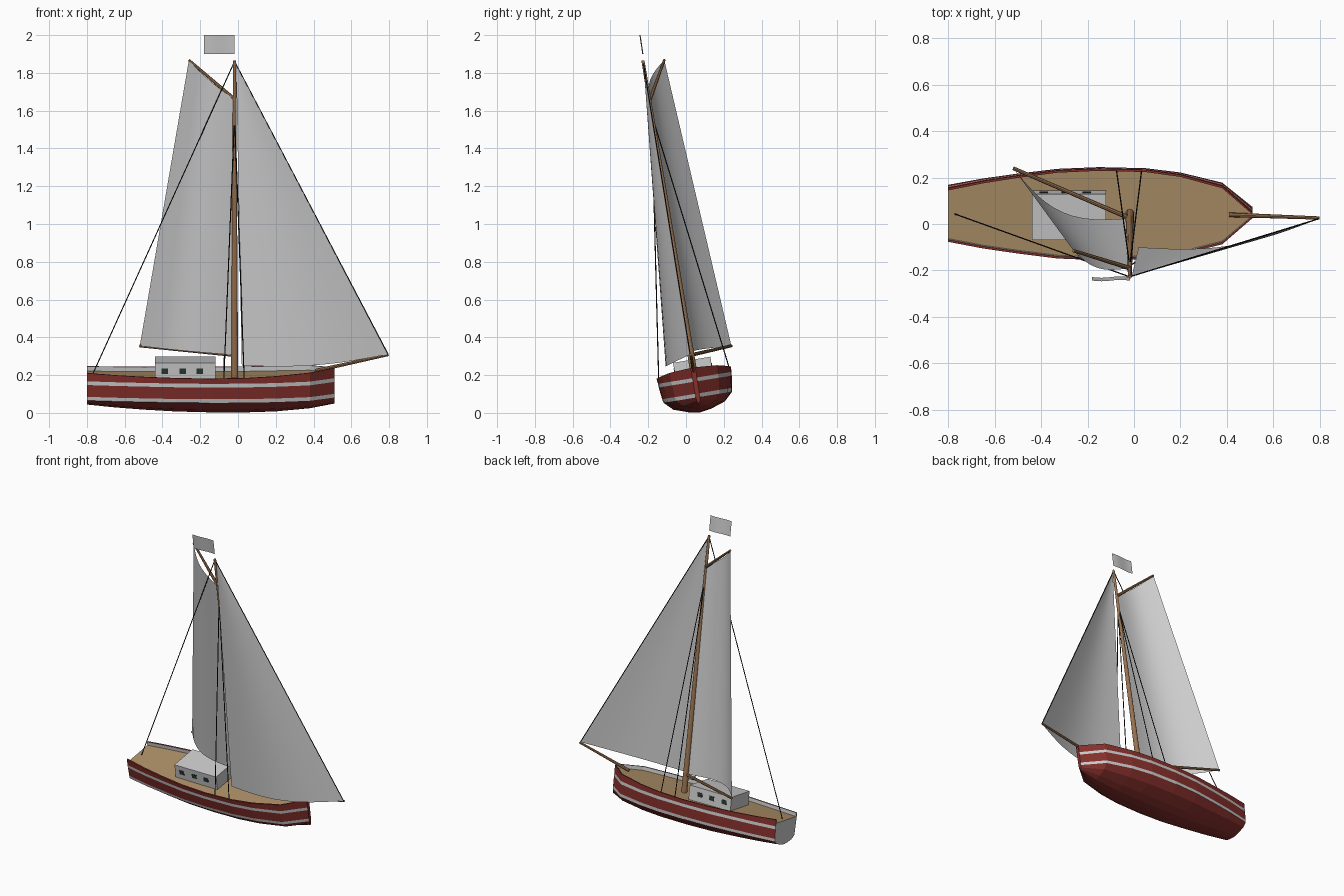
import bpy, math
from mathutils import Matrix, Vector

if "Cube" in bpy.data.objects:
    bpy.data.objects.remove(bpy.data.objects["Cube"])

# Heel of the whole boat
HEEL = Matrix.Translation((0, 0.076, 0)) @ Matrix.Rotation(math.atan(0.163), 4, 'X')


def L(x, y, z):
    return HEEL @ Vector((x, y, z))


def mat(name, r, g, b):
    m = bpy.data.materials.new(name)
    m.diffuse_color = (r, g, b, 1)
    m.use_nodes = True
    m.node_tree.nodes["Principled BSDF"].inputs["Base Color"].default_value = m.diffuse_color
    return m


RED = mat("hull_red", 0.24, 0.03, 0.025)
WHITE = mat("white_paint", 0.8, 0.8, 0.8)
DECK = mat("deck_tan", 0.42, 0.28, 0.14)
WOOD = mat("spar_wood", 0.32, 0.17, 0.08)
ROPE = mat("rope_black", 0.01, 0.01, 0.01)
GLASS = mat("window_dark", 0.02, 0.04, 0.03)


def mesh(name, verts, faces, mats=(), idx=None, smooth=False):
    me = bpy.data.meshes.new(name)
    me.from_pydata([tuple(v) for v in verts], [], faces)
    for m in mats:
        me.materials.append(m)
    for i, p in enumerate(me.polygons):
        p.use_smooth = smooth
        if idx:
            p.material_index = idx[i]
    me.update()
    ob = bpy.data.objects.new(name, me)
    bpy.context.collection.objects.link(ob)
    return ob


def rod(name, a, b, r0, r1, m, n=8):
    a, b = Vector(a), Vector(b)
    q = (b - a).to_track_quat('Z', 'Y')
    vs = []
    for c, r in ((a, r0), (b, r1)):
        for i in range(n):
            t = 2 * math.pi * i / n
            vs.append(c + q @ Vector((r * math.cos(t), r * math.sin(t), 0)))
    fs = [(i, (i + 1) % n, n + (i + 1) % n, n + i) for i in range(n)]
    fs += [tuple(range(n))[::-1], tuple(range(n, 2 * n))]
    return mesh(name, vs, fs, [m])


def box(name, lo, hi, m):
    vs = [L(x, y, z) for x in (lo[0], hi[0]) for y in (lo[1], hi[1]) for z in (lo[2], hi[2])]
    fs = [(0, 1, 3, 2), (4, 6, 7, 5), (0, 4, 5, 1), (2, 3, 7, 6), (0, 2, 6, 4), (1, 5, 7, 3)]
    return mesh(name, vs, fs, [m])


# Hull stations: x, half beam, keel height, gunwale height
stations = [(-.80, .117, .046, .232), (-.65, .147, .030, .225), (-.50, .170, .018, .220),
            (-.33, .192, .008, .217), (-.15, .200, .003, .215), (.05, .195, .003, .218),
            (.20, .175, .008, .224), (.38, .127, .025, .235), (.51, .012, .050, .243)]


def section(x, h, k, g):
    inner = max(h - .010, .004)
    half = [(h * .30, k + .12 * (.084 - k)), (h * .69, k + .45 * (.084 - k)), (h * .92, .084),
            (h * .94, .104), (h * .98, .168), (h * .985, .188), (h, g),
            (inner, g), (inner, g - .025)]
    ring = [(0, k)] + half + [(-y, z) for y, z in reversed(half)]
    return [L(x, y, z) for y, z in ring]


rings = [section(*s) for s in stations]
n = len(rings[0])
# strip materials: 0 red, 1 white, 2 deck
half_m = [0, 0, 0, 1, 0, 1, 0, 0, 1]
strip_m = half_m + [2] + half_m[::-1]
verts = [v for r in rings for v in r]
faces, idx = [], []
for s in range(len(rings) - 1):
    for i in range(n):
        j = (i + 1) % n
        faces.append((s * n + i, s * n + j, (s + 1) * n + j, (s + 1) * n + i)[::-1])
        idx.append(strip_m[i])
faces += [tuple(range(n))[::-1], tuple(range(len(verts) - n, len(verts)))]
idx += [1, 0]
mesh("hull", verts, faces, [RED, WHITE, DECK], idx)

# Cabin and windows on both sides
box("cabin", (-.44, -.10, .17), (-.12, .10, .285), WHITE)
for side in (-1, 1):
    for i, x in enumerate((-.388, -.293, -.203)):
        ya, yb = sorted((side * .095, side * .102))
        box(f"window_{side}_{i}", (x - .018, ya, .226), (x + .018, yb, .254), GLASS)

# Spars
MX = -.018
rod("mast", L(MX, 0, .18), L(MX, 0, 1.89), .019, .008, WOOD, 12)
rod("bowsprit", L(.41, 0, .226), L(.797, 0, .312), .010, .007, WOOD)
boom_end, boom_in = Vector((-.52, .24, .355)), Vector((MX, .025, .306))
gaff_end, gaff_in = Vector((-.26, -.115, 1.868)), Vector((MX, -.19, 1.66))
rod("boom", boom_in, boom_end, .010, .008, WOOD)
rod("gaff", gaff_in, gaff_end, .010, .007, WOOD)


# Sails: bilinear patch with a belly
def sail(name, a, b, c, d, foot, head, direction, nu=12, nv=16):
    direction = Vector(direction)
    vs = []
    for j in range(nv + 1):
        v = j / nv
        for i in range(nu + 1):
            u = i / nu
            p = a.lerp(b, u).lerp(d.lerp(c, u), v)
            vs.append(p + direction * math.sin(math.pi * u) * (foot + (head - foot) * v))
    w = nu + 1
    fs = [(j * w + i, j * w + i + 1, (j + 1) * w + i + 1, (j + 1) * w + i)
          for j in range(nv) for i in range(nu)]
    return mesh(name, vs, fs, [WHITE], smooth=True)


sail("mainsail", boom_in, boom_end, gaff_end, gaff_in, .09, .04, (-.40, -.92, 0))
tack, clew, top = Vector((.795, .022, .31)), Vector((.02, -.10, .25)), L(MX + .008, 0, 1.87)
sail("jib", clew, tack, top + Vector((.004, 0, -.004)), top, .06, 0, (.1, -.9, -.45))

# Standing rigging
head = L(MX, 0, 1.885)
rod("forestay", head, tack, .003, .003, ROPE, 5)
rod("backstay", head, L(-.77, 0, .205), .003, .003, ROPE, 5)
for side in (-1, 1):
    for i, x in enumerate((-.075, .033)):
        rod(f"shroud_{side}_{i}", L(MX, 0, 1.6), L(x, side * .19, .205), .003, .003, ROPE, 5)

# Masthead flag, gently waved
fv = []
for i in range(9):
    u = i / 8
    for z in (1.90, 2.0):
        fv.append((-.018 - .162 * u, -.236 - (z - 1.95) * .15 + .003 * math.sin(u * 2 * math.pi), z))
mesh("flag", fv, [(2 * i, 2 * i + 1, 2 * i + 3, 2 * i + 2) for i in range(8)], [WHITE], smooth=True)
